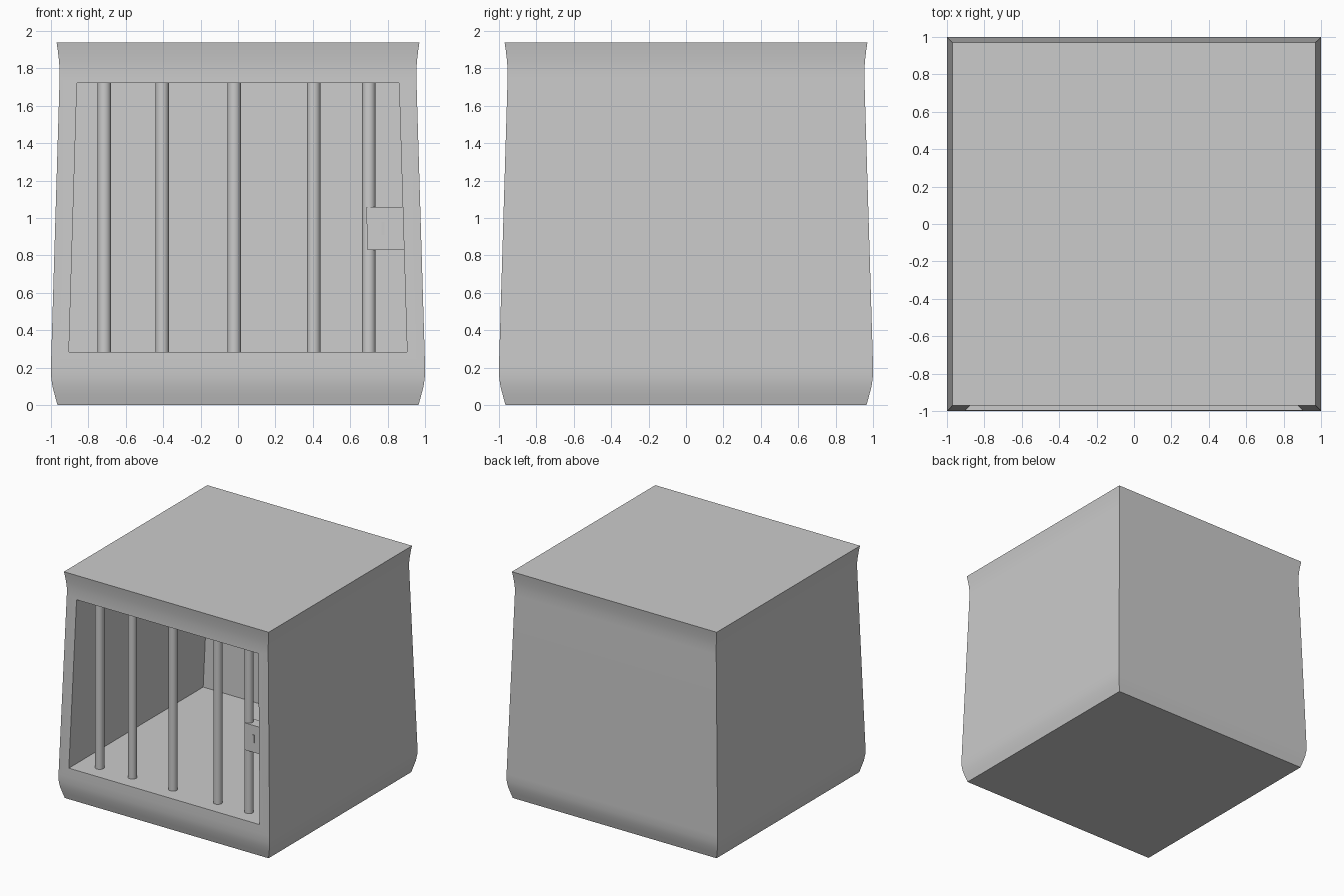
import bpy, bmesh

if "Cube" in bpy.data.objects:
    bpy.data.objects.remove(bpy.data.objects["Cube"])

# outer wall profile: (half width, height)
PROFILE = [(0.965, 0.0), (0.979, 0.05), (0.992, 0.10), (0.999, 0.15), (1.0, 0.21),
           (0.954, 1.74), (0.954, 1.80), (0.958, 1.85), (0.964, 1.90), (0.97, 1.938)]


def loft(name, rings):
    """Closed solid through a list of vertex rings, capped at both ends."""
    bm = bmesh.new()
    loops = [[bm.verts.new(p) for p in ring] for ring in rings]
    n = len(loops[0])
    for a, b in zip(loops, loops[1:]):
        for i in range(n):
            j = (i + 1) % n
            bm.faces.new((a[i], a[j], b[j], b[i]))
    bm.faces.new(loops[0][::-1])
    bm.faces.new(loops[-1])
    bmesh.ops.recalc_face_normals(bm, faces=bm.faces)
    mesh = bpy.data.meshes.new(name)
    bm.to_mesh(mesh)
    bm.free()
    obj = bpy.data.objects.new(name, mesh)
    bpy.context.collection.objects.link(obj)
    return obj


def rect(x0, x1, y0, y1, z):
    return [(x0, y0, z), (x1, y0, z), (x1, y1, z), (x0, y1, z)]


def smooth(obj):
    bpy.ops.object.select_all(action='DESELECT')
    obj.select_set(True)
    bpy.context.view_layer.objects.active = obj
    bpy.ops.object.shade_smooth_by_angle()


# flared, tapering square body
body = loft("cage_body", [rect(-w, w, -w, w, z) for w, z in PROFILE])
smooth(body)

# hollow interior, open at the front
cutter = loft("interior_cutter", [rect(-0.904, 0.904, -1.2, 0.82, 0.284),
                                  rect(-0.861, 0.861, -1.2, 0.86, 1.721)])
cut = body.modifiers.new("interior", 'BOOLEAN')
cut.object = cutter
cut.operation = 'DIFFERENCE'
cut.solver = 'EXACT'
bpy.context.view_layer.objects.active = body
bpy.ops.object.modifier_apply(modifier=cut.name)
bpy.data.objects.remove(cutter)
smooth(body)

# unevenly spaced vertical bars
for x in (-0.715, -0.405, -0.02, 0.405, 0.70):
    bpy.ops.mesh.primitive_cylinder_add(vertices=32, radius=0.036, depth=1.437,
                                        location=(x, -0.85, 1.0025))
    bar = bpy.context.object
    bar.name = "bar"
    smooth(bar)

# lock box beside the jamb, with a small keyhole slot
loft("lock_box", [rect(0.692, 0.888, -0.898, -0.80, 0.83),
                  rect(0.686, 0.881, -0.893, -0.795, 1.058)])
loft("keyhole", [rect(0.768, 0.782, -0.902, -0.88, 0.91),
                 rect(0.768, 0.782, -0.902, -0.88, 0.98)])
